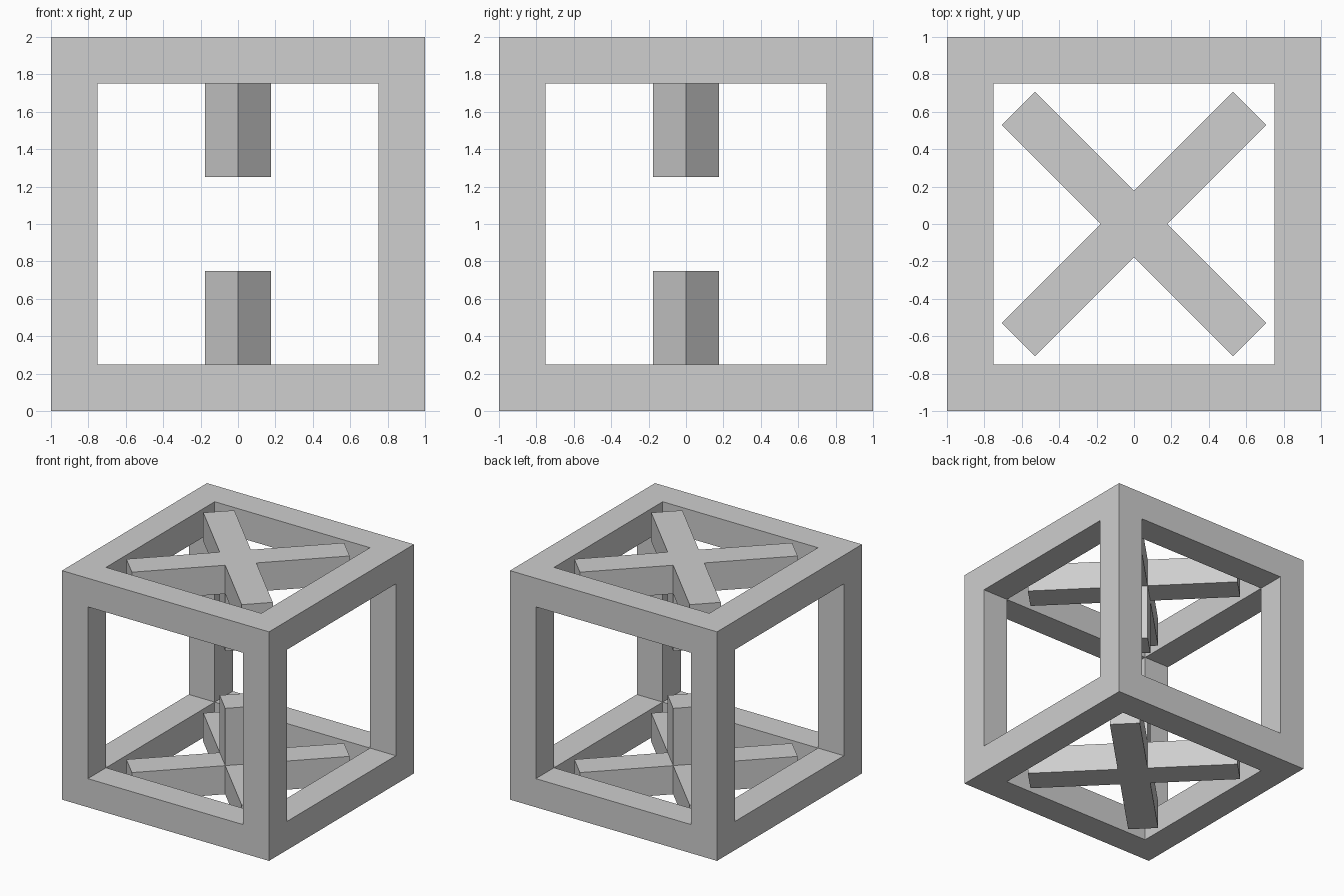
import bpy, bmesh, math
from mathutils import Matrix, Vector

if "Cube" in bpy.data.objects:
    bpy.data.objects.remove(bpy.data.objects["Cube"])

BEAM = 0.25      # thickness of every bar
ARM = 0.875      # half length of the cross arms
H = BEAM / 2

grey = bpy.data.materials.new("mid grey")
grey.diffuse_color = (0.62, 0.62, 0.62, 1)
grey.use_nodes = True
grey.node_tree.nodes["Principled BSDF"].inputs["Base Color"].default_value = grey.diffuse_color


def add_object(name, bm):
    bmesh.ops.recalc_face_normals(bm, faces=bm.faces)
    mesh = bpy.data.meshes.new(name)
    bm.to_mesh(mesh)
    bm.free()
    mesh.materials.append(grey)
    obj = bpy.data.objects.new(name, mesh)
    bpy.context.collection.objects.link(obj)
    return obj


def prism(name, outline, z0, z1):
    """Outline turned 45 degrees about z and extruded from z0 to z1."""
    bm = bmesh.new()
    face = bm.faces.new([bm.verts.new((x, y, z0)) for x, y in outline])
    ext = bmesh.ops.extrude_face_region(bm, geom=[face])
    top = [v for v in ext["geom"] if isinstance(v, bmesh.types.BMVert)]
    bmesh.ops.translate(bm, verts=top, vec=(0, 0, z1 - z0))
    bmesh.ops.rotate(bm, verts=bm.verts, matrix=Matrix.Rotation(math.radians(45), 3, 'Z'))
    return add_object(name, bm)


# Open cube frame: inset each side, sink the openings, remove the inner faces
bm = bmesh.new()
bmesh.ops.create_cube(bm, size=2, matrix=Matrix.Translation((0, 0, 1)))
sides = list(bm.faces)
bmesh.ops.inset_individual(bm, faces=sides, thickness=BEAM, depth=0, use_even_offset=True)
bmesh.ops.inset_individual(bm, faces=sides, thickness=0, depth=-BEAM, use_even_offset=True)
bmesh.ops.delete(bm, geom=sides, context='FACES')
bmesh.ops.remove_doubles(bm, verts=bm.verts, dist=0.001)
add_object("cube_frame", bm)

# Plus-shaped outline made by turning one arm four times
cross = []
for i in range(4):
    turn = Matrix.Rotation(math.radians(90 * i), 2)
    cross += [tuple(turn @ Vector(p)) for p in ((H, -H), (ARM, -H), (ARM, H))]
square = [(-H, -H), (H, -H), (H, H), (-H, H)]

# Diagonal crosses in the floor and roof, each with a short central post
prism("lower_cross", cross, 0, BEAM)
prism("lower_post", square, BEAM, 0.75)
prism("upper_cross", cross, 2 - BEAM, 2)
prism("upper_post", square, 1.25, 2 - BEAM)
